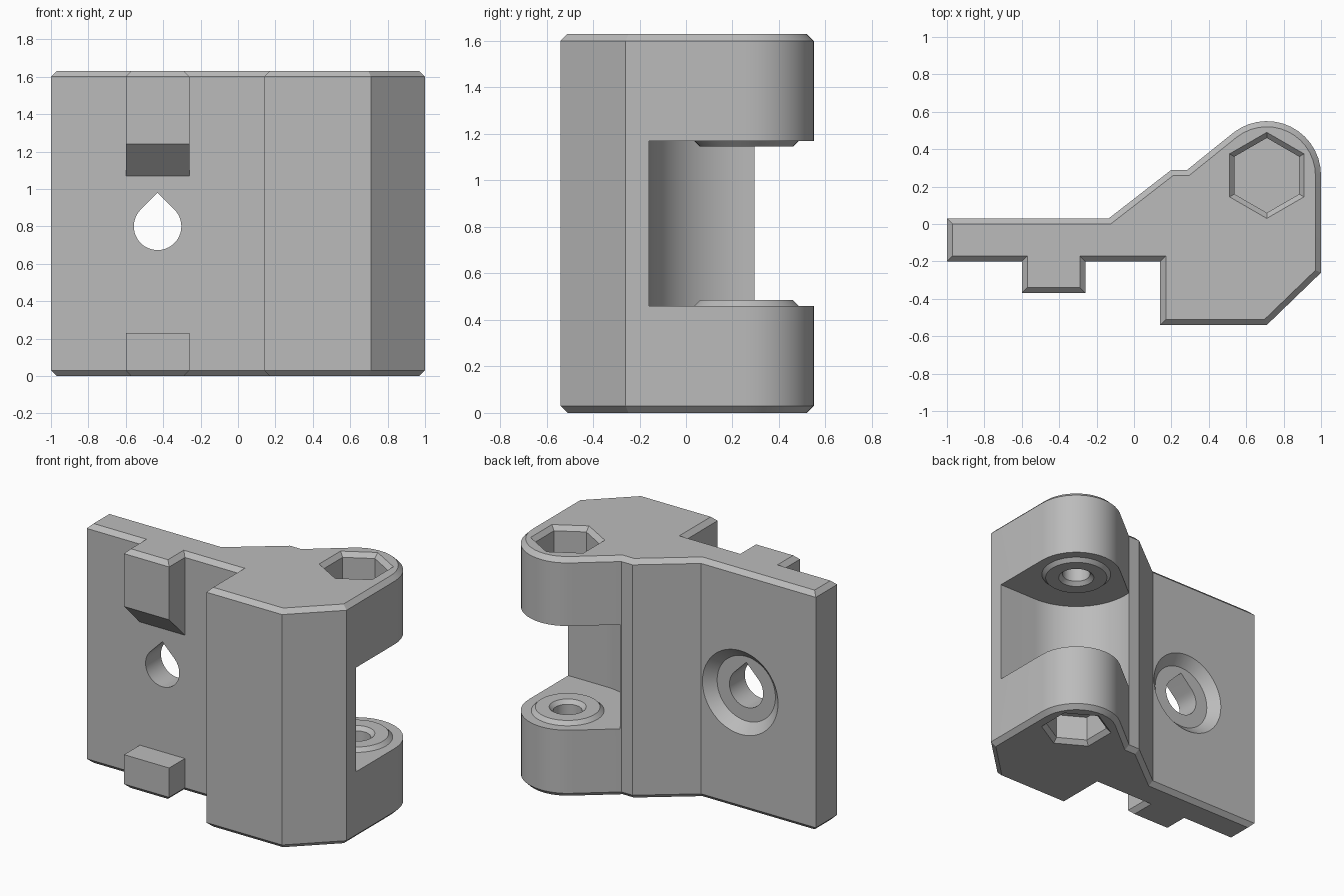
import bpy, bmesh
from math import sin, cos, pi, radians
from mathutils import Vector

cube = bpy.data.objects.get("Cube")
if cube:
    bpy.data.objects.remove(cube, do_unlink=True)

HEIGHT, CHAMFER = 1.63, 0.03
PIN = Vector((0.71, 0.26))          # hinge pin axis
HOLE = Vector((-0.43, 0, 0.8))      # mounting screw axis
GAP_LOW, GAP_HIGH = 0.46, 1.17

grey = bpy.data.materials.new("grey plastic")
grey.use_nodes = True
grey.diffuse_color = (0.5, 0.5, 0.5, 1)
grey.node_tree.nodes["Principled BSDF"].inputs["Base Color"].default_value = (0.5, 0.5, 0.5, 1)


def loft(name, loops):
    """Closed solid through a stack of matching outlines."""
    bm = bmesh.new()
    rings = [[bm.verts.new(p) for p in loop] for loop in loops]
    n = len(rings[0])
    for a, b in zip(rings, rings[1:]):
        for i in range(n):
            j = (i + 1) % n
            bm.faces.new((a[i], a[j], b[j], b[i]))
    bm.faces.new(rings[0][::-1])
    bm.faces.new(rings[-1])
    bmesh.ops.recalc_face_normals(bm, faces=bm.faces)
    mesh = bpy.data.meshes.new(name)
    bm.to_mesh(mesh)
    bm.free()
    mesh.materials.append(grey)
    obj = bpy.data.objects.new(name, mesh)
    bpy.context.collection.objects.link(obj)
    return obj


def arc(centre, radius, start, end, steps):
    angles = [radians(start + (end - start) * i / steps) for i in range(steps + 1)]
    return [Vector((centre.x + radius * cos(a), centre.y + radius * sin(a))) for a in angles]


def at_height(outline, z):
    return [(p.x, p.y, z) for p in outline]


def inset(outline, d):
    """Move every side of a counter-clockwise outline inward by d."""
    result = []
    for i, p in enumerate(outline):
        u = (p - outline[i - 1]).normalized()
        v = (outline[(i + 1) % len(outline)] - p).normalized()
        n1, n2 = Vector((-u.y, u.x)), Vector((-v.y, v.x))
        result.append(p + (n1 + n2) * d / (1 + n1.dot(n2)))
    return result


def turned(name, rings, sides, flip):
    """Stack of (radius, height) rings on the pin axis, mirrored to the top if flip."""
    turn = 90
    loops = []
    for r, z in rings:
        loop = arc(PIN, r, turn, turn + 360, sides)[:-1]
        loops.append(at_height(loop, HEIGHT - z if flip else z))
    return loft(name, loops)


def combine(target, tool, operation):
    mod = target.modifiers.new(operation, 'BOOLEAN')
    mod.operation, mod.solver, mod.object = operation, 'EXACT', tool
    bpy.context.view_layer.objects.active = target
    bpy.ops.object.modifier_apply(modifier=mod.name)
    bpy.data.objects.remove(tool, do_unlink=True)


# Body: plate, locating rib and knuckle in one chamfered outline
corners = [(-1, -.2), (-.6, -.2), (-.6, -.37), (-.26, -.37), (-.26, -.2),
           (.14, -.2), (.14, -.54), (.71, -.54), (1, -.26)]
outline = [Vector(c) for c in corners]
outline += arc(PIN, 0.29, 0, 128, 14)
outline += [Vector(c) for c in [(.285, .29), (.2, .29), (-.135, .03), (-1, .03)]]
small = inset(outline, CHAMFER)
body = loft("hinge_body", [at_height(small, 0), at_height(outline, CHAMFER),
                           at_height(outline, HEIGHT - CHAMFER), at_height(small, HEIGHT)])

# Gap in the rib, sloped on its upper side
rib_gap = [(-.2, .23), (-.5, .23), (-.5, 1.37), (-.2, 1.07)]
combine(body, loft("rib_gap", [[(x, y, z) for y, z in rib_gap] for x in (-.65, -.21)]), 'DIFFERENCE')

# Gap between the knuckles, rounded around the pin
gap = arc(PIN, 0.42, 180, 270, 24) + [Vector((1.2, -.16)), Vector((1.2, .8)), Vector((.29, .8))]
combine(body, loft("knuckle_gap", [at_height(gap, GAP_LOW), at_height(gap, GAP_HIGH)]), 'DIFFERENCE')

# Each knuckle: raised washer, countersunk blind pin hole, hexagonal nut pocket
for flip in (False, True):
    face = HEIGHT - GAP_HIGH if flip else GAP_LOW
    top = face + 0.025
    combine(body, turned("washer", [(.225, face - .1), (.225, face), (.2, top)], 48, flip), 'UNION')
    combine(body, turned("pin_hole", [(.09, .22), (.09, top - .025), (.115, top), (.115, top + .05)],
                         32, flip), 'DIFFERENCE')
    combine(body, turned("nut_pocket", [(.23, -.05), (.23, 0), (.2, .03), (.2, .2)], 6, flip), 'DIFFERENCE')


def screw_loop(shape, y):
    return [(HOLE.x + p.x, y, HOLE.z + p.y) for p in shape]


# Teardrop screw hole and its countersink in the back
origin = Vector((0, 0))
drop = arc(origin, 0.127, 135, 405, 36) + [Vector((0, .18))]
combine(body, loft("screw_hole", [screw_loop(drop, -.5), screw_loop(drop, .3)]), 'DIFFERENCE')
sink = [(.22, -.035), (.285, .03), (.285, .1)]
combine(body, loft("countersink", [screw_loop(arc(origin, r, 0, 360, 48)[:-1], y) for r, y in sink]),
        'DIFFERENCE')

# Smooth the curves, keep the edges crisp
bpy.ops.object.select_all(action='DESELECT')
body.select_set(True)
bpy.context.view_layer.objects.active = body
bpy.ops.object.shade_smooth_by_angle(angle=radians(25))
